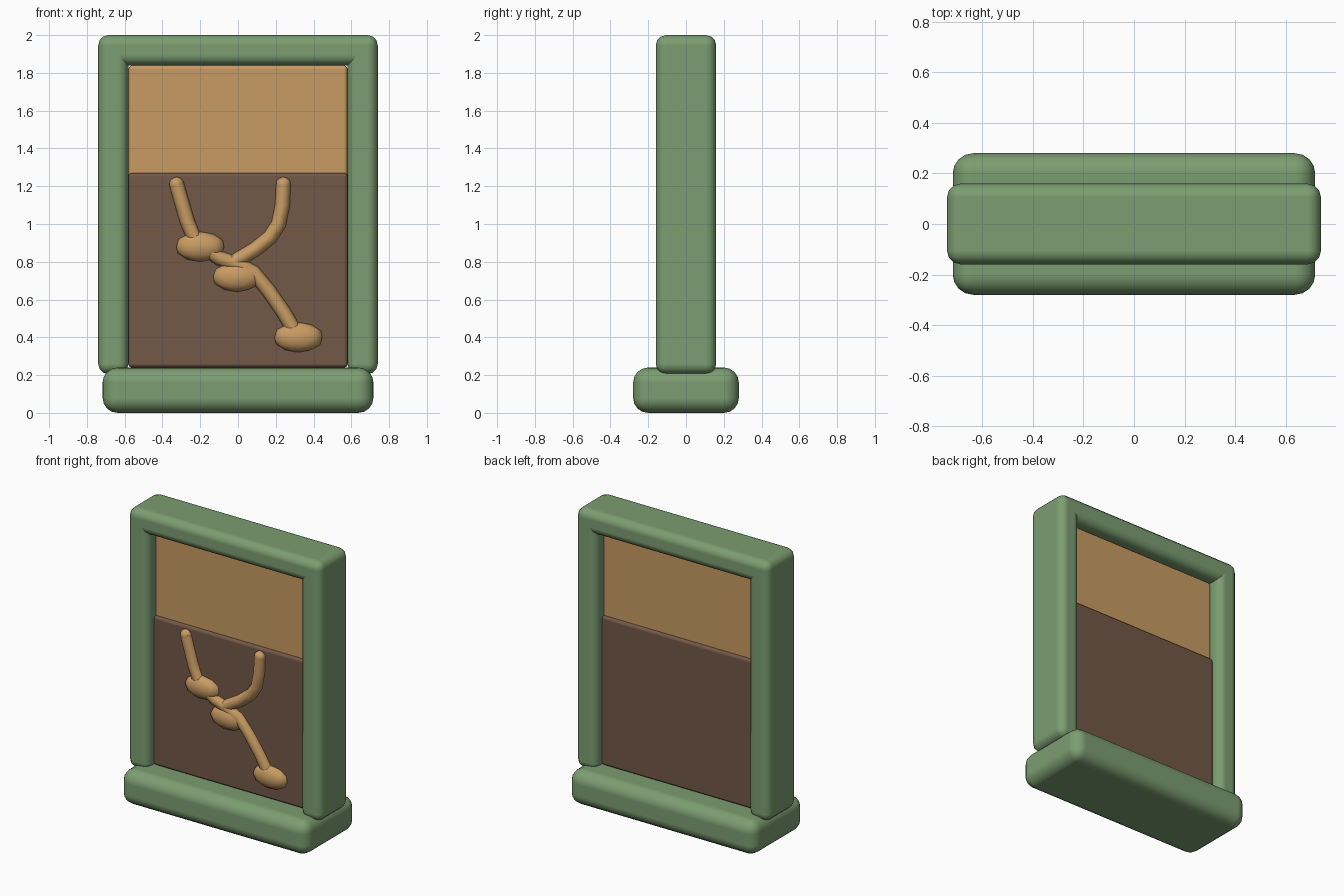
import bpy
from math import radians

if "Cube" in bpy.data.objects:
    bpy.data.objects.remove(bpy.data.objects["Cube"])


def material(name, rgb):
    m = bpy.data.materials.new(name)
    m.diffuse_color = (*rgb, 1)
    m.use_nodes = True
    m.node_tree.nodes["Principled BSDF"].inputs["Base Color"].default_value = m.diffuse_color
    return m


GREEN = material("green_plastic", (0.20, 0.34, 0.165))
SAND = material("sand", (0.58, 0.33, 0.125))
SOIL = material("soil", (0.17, 0.098, 0.062))


def finish(ob, name, mat):
    ob.name = name
    ob.data.materials.append(mat)
    return ob


def box(name, x0, x1, z0, z1, depth, bevel, mat, segments=3):
    """Rounded box, symmetric in y, with flat-looking main faces."""
    bpy.ops.mesh.primitive_cube_add(size=1, location=((x0 + x1) / 2, 0, (z0 + z1) / 2))
    ob = bpy.context.object
    ob.scale = (x1 - x0, 2 * depth, z1 - z0)
    bpy.ops.object.transform_apply(location=False, rotation=False, scale=True)
    bpy.ops.object.shade_smooth()
    mod = ob.modifiers.new("rounding", "BEVEL")
    mod.width = bevel
    mod.segments = segments
    mod.harden_normals = True
    return finish(ob, name, mat)


def blob(name, loc, size, mat):
    bpy.ops.mesh.primitive_ico_sphere_add(subdivisions=2, radius=1, location=loc)
    ob = bpy.context.object
    ob.scale = size
    bpy.ops.object.transform_apply(location=False, rotation=False, scale=True)
    bpy.ops.object.shade_smooth_by_angle(angle=radians(40))
    return finish(ob, name, mat)


# Base and frame: two posts and a top bar
box("base", -0.717, 0.717, 0, 0.24, 0.28, 0.08, GREEN, 4)
for side, x0 in (("left", -0.74), ("right", 0.58)):
    box(side + "_post", x0, x0 + 0.16, 0.205, 2, 0.16, 0.055, GREEN)
box("top_bar", -0.74, 0.74, 1.84, 2, 0.16, 0.055, GREEN)

# Filling: sand panel with a slightly thicker soil block around its lower part
box("sand_panel", -0.58, 0.58, 0.24, 1.84, 0.08, 0.02, SAND, 2)
box("soil_block", -0.582, 0.582, 0.24, 1.27, 0.10, 0.02, SOIL, 2)

# Tunnels on the front of the soil
Y, R = -0.098, 0.04
PATHS = {
    "main_tunnel": [(-0.325, 1.21), (-0.27, 1.02), (-0.235, 0.93), (-0.18, 0.875),
                    (-0.10, 0.82), (0.0, 0.785), (0.08, 0.745), (0.16, 0.65),
                    (0.24, 0.535), (0.32, 0.40)],
    "side_tunnel": [(0.24, 1.21), (0.235, 1.10), (0.215, 1.0), (0.17, 0.93),
                    (0.09, 0.865), (-0.02, 0.80)],
}
for name, pts in PATHS.items():
    cu = bpy.data.curves.new(name, 'CURVE')
    cu.dimensions = '3D'
    cu.bevel_depth = R
    cu.bevel_resolution = 2
    cu.use_fill_caps = True
    sp = cu.splines.new('POLY')
    sp.points.add(len(pts) - 1)
    for p, (x, z) in zip(sp.points, pts):
        p.co = (x, Y, z, 1)
    sp.use_smooth = True
    ob = bpy.data.objects.new(name, cu)
    bpy.context.collection.objects.link(ob)
    finish(ob, name, SAND)
    blob(name + "_end", (pts[0][0], Y, pts[0][1]), (R, R, R), SAND)

# Chambers along the main tunnel
for i, (x, z) in enumerate([(-0.2, 0.88), (-0.005, 0.72), (0.32, 0.40)]):
    blob(f"chamber_{i + 1}", (x, Y, z), (0.133, 0.055, 0.08), SAND)
